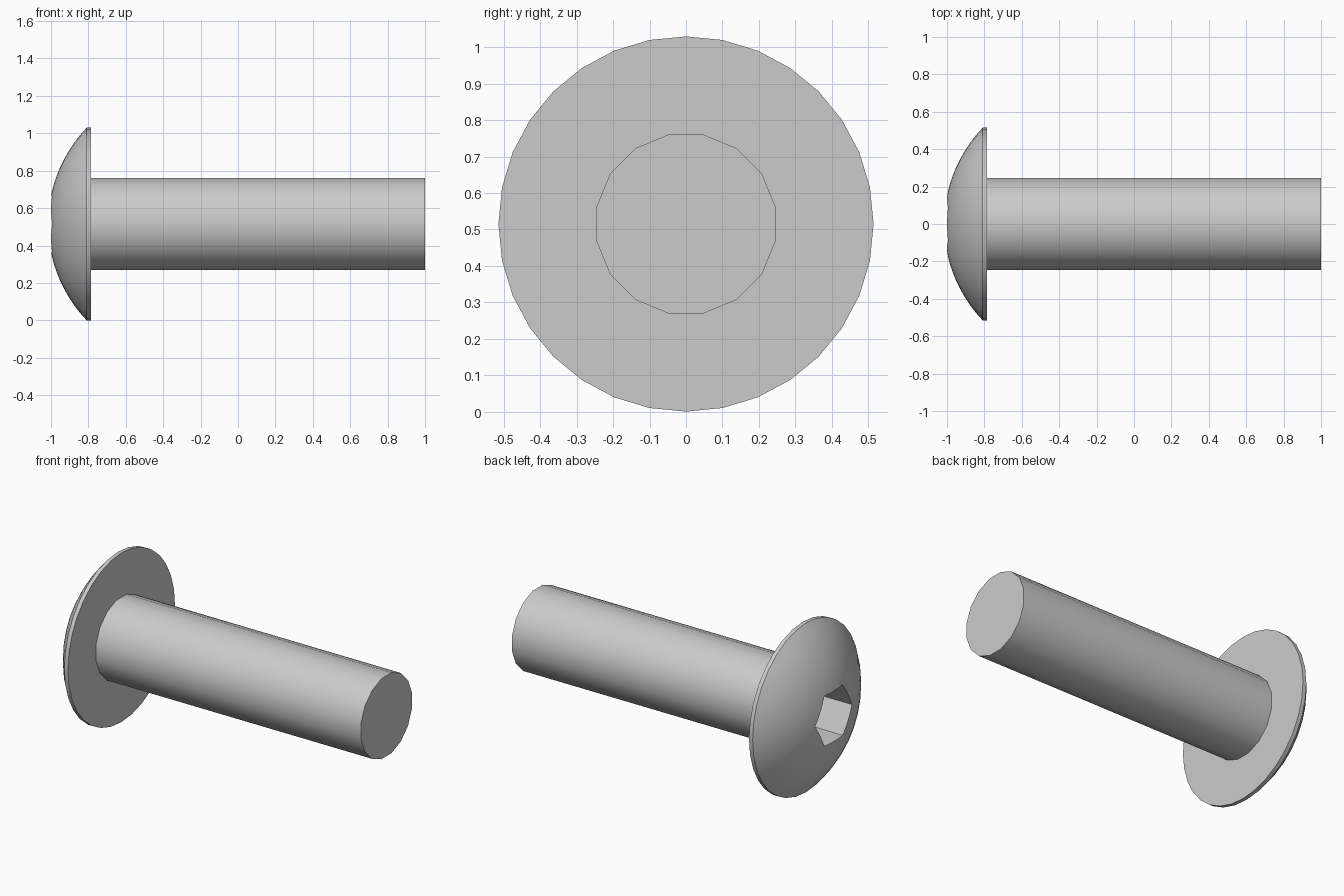
import bpy, bmesh, math

if "Cube" in bpy.data.objects:
    bpy.data.objects.remove(bpy.data.objects["Cube"])

AXIS_Z = 0.515          # height of the bolt axis
FACE_X = -0.785         # underside of the head

steel = bpy.data.materials.new("steel_grey")
steel.diffuse_color = (0.6, 0.6, 0.6, 1)
steel.use_nodes = True
steel.node_tree.nodes["Principled BSDF"].inputs["Base Color"].default_value = steel.diffuse_color


def lathe(name, profile, sides, offset=0.0):
    """Closed solid turned around the x axis from (x, radius) rings."""
    bm = bmesh.new()
    rings = []
    for x, r in profile:
        angles = [2 * math.pi * (i + offset) / sides for i in range(sides)]
        rings.append([bm.verts.new((x, r * math.cos(a), AXIS_Z + r * math.sin(a)))
                      for a in angles])
    for a, b in zip(rings, rings[1:]):
        for i in range(sides):
            j = (i + 1) % sides
            bm.faces.new((a[i], a[j], b[j], b[i]))
    bm.faces.new(rings[0])
    bm.faces.new(rings[-1])
    bmesh.ops.recalc_face_normals(bm, faces=bm.faces)
    mesh = bpy.data.meshes.new(name)
    bm.to_mesh(mesh)
    bm.free()
    mesh.materials.append(steel)
    obj = bpy.data.objects.new(name, mesh)
    bpy.context.collection.objects.link(obj)
    return obj


# Domed head: circular arc down to a thin cylindrical rim
arc_x, arc_r = -0.2695, 0.746
start, end = math.asin(0.05 / arc_r), math.asin(0.515 / arc_r)
dome = []
for i in range(11):
    t = start + (end - start) * i / 10
    dome.append((arc_x - arc_r * math.cos(t), arc_r * math.sin(t)))
head = lathe("head", dome + [(FACE_X, 0.515)], 32)

# Sixteen-sided shaft
shaft = lathe("shaft", [(FACE_X, 0.25), (1.0, 0.25)], 16, 0.5)

# Hexagonal drive socket cut through the head into the shaft
cutter = lathe("socket_cutter", [(-1.2, 0.177), (-0.72, 0.177)], 6)
cutter.hide_render = True
for obj in (head, shaft):
    mod = obj.modifiers.new("socket", 'BOOLEAN')
    mod.operation = 'DIFFERENCE'
    mod.solver = 'EXACT'
    mod.object = cutter
    bpy.ops.object.select_all(action='DESELECT')
    obj.select_set(True)
    bpy.context.view_layer.objects.active = obj
    bpy.ops.object.modifier_apply(modifier=mod.name)
    bpy.ops.object.shade_smooth_by_angle(angle=math.radians(30))
bpy.data.objects.remove(cutter)
